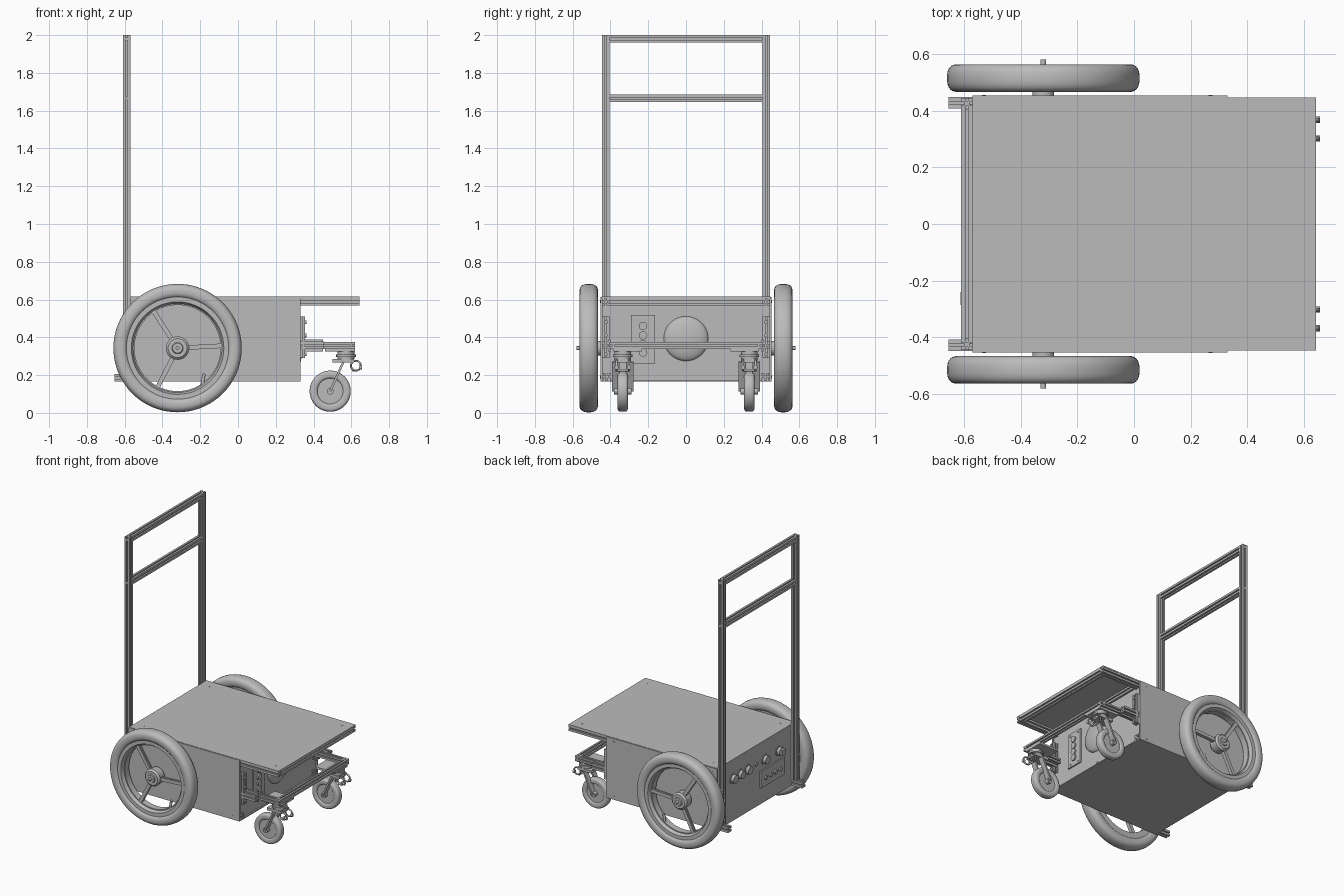
import bpy, bmesh, math
from mathutils import Vector, Matrix

old = bpy.data.objects.get("Cube")
if old:
    bpy.data.objects.remove(old)

grey = bpy.data.materials.new("plain grey")
grey.use_nodes = True
colour = (0.5, 0.5, 0.5, 1)
grey.diffuse_color = colour
grey.node_tree.nodes["Principled BSDF"].inputs["Base Color"].default_value = colour
parts = []
X, Y, Z = Vector((1, 0, 0)), Vector((0, 1, 0)), Vector((0, 0, 1))


def finish(name, bm, loc, axis=Z):
    bmesh.ops.remove_doubles(bm, verts=bm.verts, dist=1e-5)
    bmesh.ops.recalc_face_normals(bm, faces=bm.faces)
    turn = axis.to_track_quat('Z', 'Y').to_matrix().to_4x4()
    bm.transform(Matrix.Translation(loc) @ turn)
    me = bpy.data.meshes.new(name)
    bm.to_mesh(me)
    bm.free()
    me.materials.append(grey)
    ob = bpy.data.objects.new(name, me)
    bpy.context.collection.objects.link(ob)
    parts.append(ob)
    return ob


def box(name, lo, hi):
    lo, hi = Vector(lo), Vector(hi)
    bm = bmesh.new()
    bmesh.ops.create_cube(bm, size=1)
    bm.transform(Matrix.Diagonal([abs(v) for v in hi - lo] + [1]))
    return finish(name, bm, (lo + hi) / 2)


def prism(name, outline, p, q):
    """Extrude a flat outline from p to q."""
    p, q = Vector(p), Vector(q)
    bm = bmesh.new()
    f = bm.faces.new([bm.verts.new((a, b, 0)) for a, b in outline])
    ext = bmesh.ops.extrude_face_region(bm, geom=[f])["geom"]
    bmesh.ops.translate(bm, vec=(0, 0, (q - p).length),
                        verts=[v for v in ext if isinstance(v, bmesh.types.BMVert)])
    return finish(name, bm, p, q - p)


def rod(name, p, q, r, sides=24):
    ring = [(r * math.cos(math.tau * i / sides), r * math.sin(math.tau * i / sides))
            for i in range(sides)]
    return prism(name, ring, p, q)


def rail(name, p, q, h=0.02, slot=0.005, deep=0.011):
    """Square slotted rail."""
    side = [(h, -h), (h, -slot), (h - deep, -slot), (h - deep, slot), (h, slot)]
    outline = []
    for k in range(4):
        for a, b in side:
            outline.append([(a, b), (-b, a), (-a, -b), (b, -a)][k])
    return prism(name, outline, p, q)


def lathe(name, profile, loc, axis, closed=True, steps=64):
    """Turn a (radius, height) profile about the axis."""
    bm = bmesh.new()
    vs = [bm.verts.new((r, 0, h)) for r, h in profile]
    edges = [bm.edges.new(e) for e in zip(vs, vs[1:])]
    if closed:
        edges.append(bm.edges.new((vs[-1], vs[0])))
    bmesh.ops.spin(bm, geom=vs + edges, cent=(0, 0, 0), axis=(0, 0, 1),
                   angle=math.tau, steps=steps, use_merge=True)
    return finish(name, bm, loc, axis)


def rounded(r0, r1, w, power):
    """Soft-cornered section between two radii."""
    pts = []
    for i in range(24):
        a = math.tau * (i + 0.5) / 24
        c, s = math.cos(a), math.sin(a)
        pts.append(((r0 + r1) / 2 + (r1 - r0) / 2 * math.copysign(abs(c) ** power, c),
                    w * math.copysign(abs(s) ** power, s)))
    return pts


# Body panels
box("body_box", (-0.57, -0.445, 0.17), (0.32, 0.445, 0.606))
box("bottom_panel", (-0.57, -0.45, 0.165), (0.33, 0.45, 0.172))
box("top_panel", (-0.57, -0.447, 0.606), (0.642, 0.447, 0.615))
for s in (-1, 1):
    box("side_panel", (-0.57, s * 0.443, 0.165), (0.33, s * 0.453, 0.613))
    for x in (-0.53, 0.27):
        for z in (0.19, 0.59):
            rod("side_screw", (x, s * 0.45, z), (x, s * 0.455, z), 0.007, 12)
    for x in (-0.5, 0.575):
        rod("top_screw", (x, s * 0.382, 0.61), (x, s * 0.382, 0.6165), 0.007, 12)

# Overhanging shelf frame
for s in (-1, 1):
    rail("shelf_side_rail", (0.31, s * 0.425, 0.588), (0.642, s * 0.425, 0.588))
    rail("lower_rail_end", (0.3, s * 0.42, 0.192), (0.33, s * 0.42, 0.192))
    rail("shelf_corner_post", (0.334, s * 0.425, 0.29), (0.334, s * 0.425, 0.51))
rail("shelf_end_rail", (0.622, -0.405, 0.588), (0.622, 0.405, 0.588))
rail("shelf_inner_rail", (0.325, -0.405, 0.588), (0.325, 0.405, 0.588))

# Push handle
for s in (-1, 1):
    rail("handle_upright", (-0.59, s * 0.425, 0.2), (-0.59, s * 0.425, 2))
    rail("handle_foot", (-0.655, s * 0.428, 0.185), (-0.55, s * 0.428, 0.185))
    for z in (1.665, 1.98):
        rod("handle_bolt", (-0.59, s * 0.43, z), (-0.59, s * 0.445, z), 0.009, 12)
for z in (1.665, 1.98):
    rail("handle_crossbar", (-0.59, -0.405, z), (-0.59, 0.405, z))

# Drive wheels
for s in (-1, 1):
    c = Vector((-0.32, s * 0.515, 0.343))
    out = Y * s
    lathe("tyre", rounded(0.262, 0.34, 0.049, 0.78), c, out, steps=80)
    lathe("wheel_rim", [(0.228, -0.036), (0.28, -0.036), (0.28, 0.036), (0.245, 0.036),
                        (0.235, 0.012), (0.228, 0.012)], c, out)
    lathe("wheel_hub", [(0, -0.04), (0.058, -0.04), (0.062, 0.018), (0.05, 0.03),
                        (0.03, 0.03), (0.026, 0.036), (0, 0.036)], c, out, False, 40)
    rod("axle", c - out * 0.08, c + out * 0.066, 0.01, 16)
    rod("axle_flange", c - out * 0.066, c - out * 0.05, 0.038)
    for k in range(3):
        a = math.radians(3 + 120 * k)
        d = Vector((math.cos(a), 0, math.sin(a)))
        web = [(-0.013, -0.012), (0.013, -0.012), (0.013, 0.012), (0.004, 0.012),
               (0.004, 0.004), (-0.004, 0.004), (-0.004, 0.012), (-0.013, 0.012)]
        prism("wheel_spoke", web, c + d * 0.045, c + d * 0.24)
    rod("tyre_valve", c + Vector((0.13, 0, -0.2)), c + Vector((0.14, 0, -0.135)), 0.009, 12)

# Caster frame
for s in (-1, 1):
    rail("caster_side_rail", (0.32, s * 0.425, 0.357), (0.455, s * 0.425, 0.357))
    box("caster_bracket", (0.33, s * 0.4, 0.325), (0.45, s * 0.41, 0.388))
    rail("caster_long_rail", (0.33, s * 0.385, 0.357), (0.62, s * 0.385, 0.357), 0.018)
    for z in (0.31, 0.41, 0.48):
        rod("post_bolt", (0.35, s * 0.425, z), (0.362, s * 0.425, z), 0.01, 12)
rail("caster_crossbar", (0.6, -0.405, 0.357), (0.6, 0.405, 0.357), 0.018)

# Casters
for s in (-1, 1):
    y = s * 0.335
    hub = Vector((0.488, y, 0.115))
    box("caster_plate", (0.46, s * 0.235, 0.325), (0.62, s * 0.385, 0.34))
    rod("swivel_bearing", (0.572, y, 0.285), (0.572, y, 0.327), 0.044)
    rod("swivel_ring", (0.572, y, 0.296), (0.572, y, 0.309), 0.052)
    box("fork_crown", (0.5, y - 0.045, 0.266), (0.615, y + 0.045, 0.286))
    lathe("caster_tyre", rounded(0.066, 0.109, 0.027, 0.6), hub, Y, steps=48)
    lathe("caster_disc", [(0, -0.018), (0.07, -0.018), (0.07, 0.018), (0, 0.018)],
          hub, Y, False, 32)
    rod("caster_axle", hub - Y * 0.047, hub + Y * 0.047, 0.018, 16)
    strap = [(-0.02, -0.006), (0.02, -0.006), (0.02, 0.006), (-0.02, 0.006)]
    for e in (-1, 1):
        foot = hub + Y * e * 0.038
        prism("fork_leg", strap, foot, foot + Vector((0.07, 0, 0.155)))
        lathe("brake_loop", rounded(0.021, 0.031, 0.006, 1),
              (0.624, y + e * 0.033, 0.25), Y, steps=24)
        rod("brake_stop", (0.64, y + e * 0.033, 0.24), (0.656, y + e * 0.033, 0.24), 0.011, 12)
    rod("brake_bar", (0.61, y - 0.035, 0.226), (0.61, y + 0.035, 0.226), 0.007, 12)

# Front end: dome and socket plate
dome = [(0.118 * math.cos(math.pi / 2 * i / 10), 0.035 * math.sin(math.pi / 2 * i / 10))
        for i in range(11)]
lathe("front_dome", dome, (0.32, 0, 0.393), X, False, 48)
box("socket_plate", (0.318, -0.29, 0.262), (0.33, -0.163, 0.518))
for z in (0.32, 0.365, 0.41, 0.46):
    rod("socket", (0.325, -0.227, z), (0.34, -0.227, z), 0.022)
for y in (-0.265, -0.188):
    for z in (0.28, 0.5):
        rod("plate_screw", (0.325, y, z), (0.334, y, z), 0.007, 12)
rod("panel_screw", (0.315, 0, 0.186), (0.325, 0, 0.186), 0.008, 12)

# Rear controls
for y in (0.27, 0.185, 0.1, -0.1, -0.26):
    rod("rear_knob_collar", (-0.575, y, 0.475), (-0.568, y, 0.475), 0.038)
    rod("rear_knob", (-0.596, y, 0.475), (-0.57, y, 0.475), 0.029)
rod("rear_light", (-0.58, 0.01, 0.48), (-0.568, 0.01, 0.48), 0.014, 16)
box("rear_plate", (-0.58, -0.32, 0.285), (-0.568, -0.04, 0.41))
for y in (-0.26, -0.205, -0.15, -0.095):
    rod("rear_button", (-0.59, y, 0.345), (-0.575, y, 0.345), 0.015, 16)
box("rear_switch", (-0.612, -0.285, 0.455), (-0.57, -0.24, 0.495))

# Smooth the turned surfaces, keep corners sharp
bpy.ops.object.select_all(action='DESELECT')
for ob in parts:
    ob.select_set(True)
bpy.context.view_layer.objects.active = parts[0]
bpy.ops.object.shade_smooth_by_angle(angle=math.radians(35))
